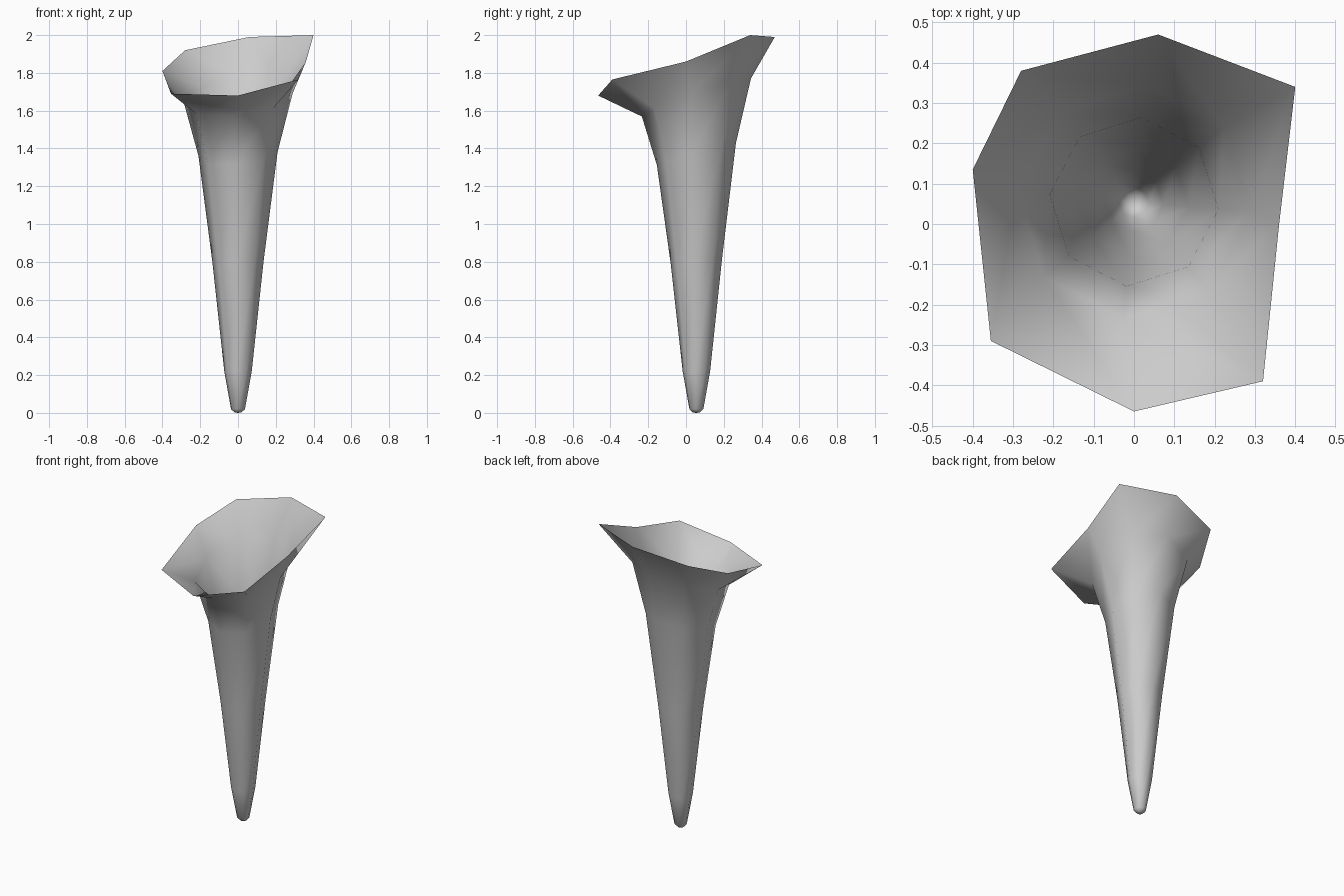
import bpy, bmesh
from math import cos, sin, radians

cube = bpy.data.objects.get("Cube")
if cube:
    bpy.data.objects.remove(cube, do_unlink=True)

SIDES = 8
CENTRE_Y = 0.055

# Plain grey material
grey = bpy.data.materials.new("plain_grey")
grey.use_nodes = True
colour = (0.6, 0.6, 0.6, 1)
grey.diffuse_color = colour
grey.node_tree.nodes["Principled BSDF"].inputs["Base Color"].default_value = colour

# Tube rings: radius, height, tilt along y, tilt along x
rings = [
    (0.018, 0.002, 0, 0),
    (0.037, 0.02, 0, 0),
    (0.073, 0.22, 0, 0),
    (0.136, 0.80, 0.1, 0.03),
    (0.21, 1.37, 0.27, 0.07),
    (0.29, 1.67, 0.34, 0.10),
]

# Uneven flared lip, counter-clockwise from the front
lip = [
    (0, -0.465, 1.68), (0.32, -0.39, 1.765), (0.36, 0, 1.86), (0.40, 0.34, 2.0),
    (0.06, 0.47, 1.99), (-0.28, 0.38, 1.92), (-0.40, 0.135, 1.81), (-0.355, -0.29, 1.69),
]


def ring_points(radius, height, tilt_y, tilt_x):
    points = []
    for i in range(SIDES):
        a = radians(-95 + i * 360 / SIDES)
        x, y = radius * cos(a), radius * sin(a)
        points.append((x, CENTRE_Y + y, height + tilt_y * y + tilt_x * x))
    return points


# Skin the rings into one open trumpet
bm = bmesh.new()
loops = [[bm.verts.new(p) for p in pts] for pts in [ring_points(*r) for r in rings] + [lip]]
for low, high in zip(loops, loops[1:]):
    for i in range(SIDES):
        j = (i + 1) % SIDES
        bm.faces.new((low[i], low[j], high[j], high[i]))

# Closed rounded tip
tip = bm.verts.new((0, CENTRE_Y, 0))
for i in range(SIDES):
    bm.faces.new((tip, loops[0][(i + 1) % SIDES], loops[0][i]))

for face in bm.faces:
    face.smooth = True
mesh = bpy.data.meshes.new("trumpet_horn")
bm.to_mesh(mesh)
bm.free()
mesh.materials.append(grey)
horn = bpy.data.objects.new("trumpet_horn", mesh)
bpy.context.collection.objects.link(horn)
